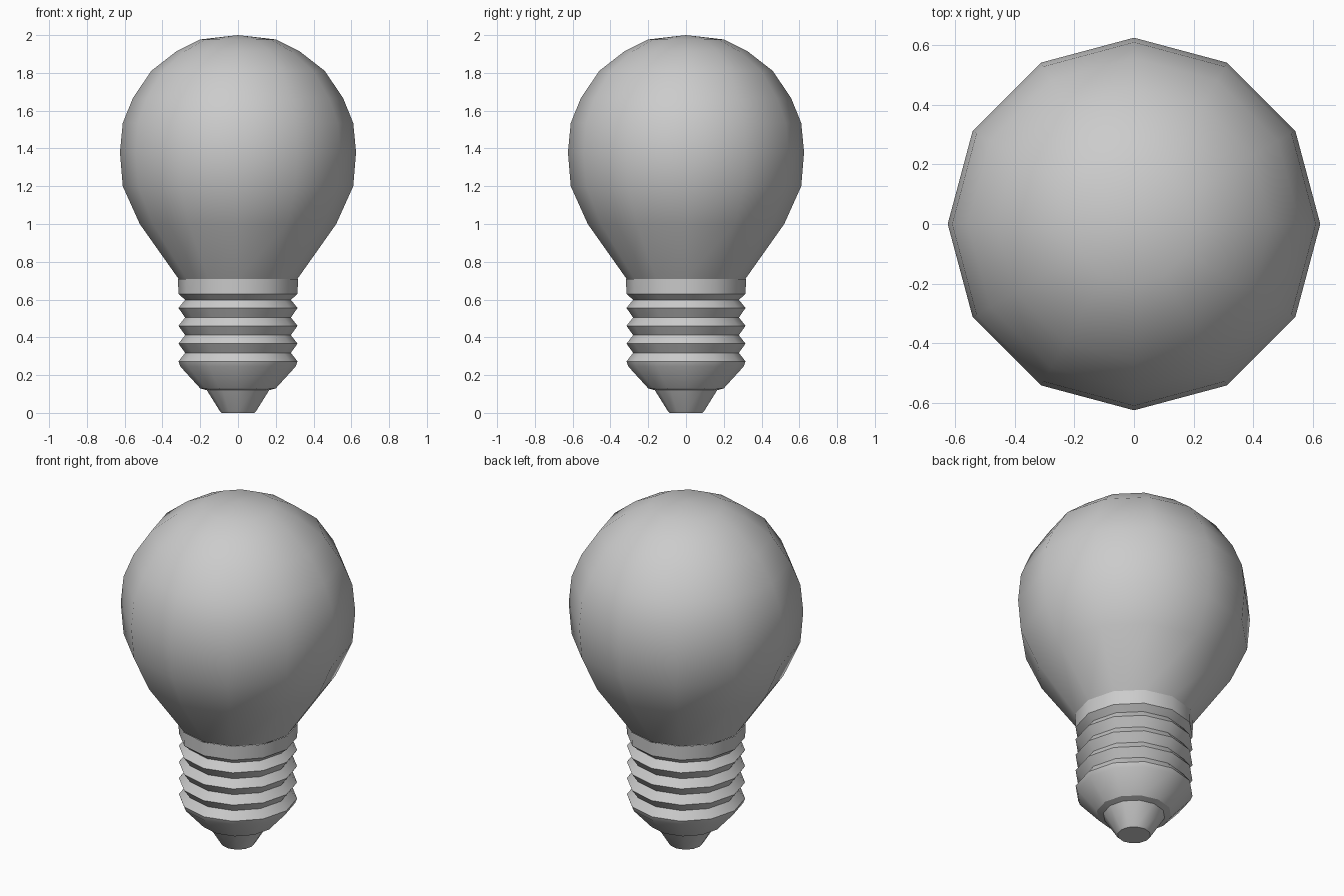
import bpy, bmesh, math

if "Cube" in bpy.data.objects:
    bpy.data.objects.remove(bpy.data.objects["Cube"])

SIDES = 12


def lathe(name, profile):
    """Revolve (radius, z) points, listed bottom to top, round the z axis."""
    bm = bmesh.new()
    rings = []
    for r, z in profile:
        if r == 0:
            rings.append([bm.verts.new((0, 0, z))] * SIDES)
        else:
            rings.append([bm.verts.new((r * math.cos(math.tau * i / SIDES),
                                        r * math.sin(math.tau * i / SIDES), z))
                          for i in range(SIDES)])
    for low, high in zip(rings, rings[1:]):
        for i in range(SIDES):
            j = (i + 1) % SIDES
            corners = dict.fromkeys((low[i], low[j], high[j], high[i]))
            bm.faces.new(list(corners))
    if profile[0][0] > 0 and profile[0][1] == 0:      # flat underside
        bm.faces.new(rings[0][::-1])
    mesh = bpy.data.meshes.new(name)
    bm.to_mesh(mesh)
    bm.free()
    obj = bpy.data.objects.new(name, mesh)
    bpy.context.collection.objects.link(obj)
    bpy.ops.object.select_all(action='DESELECT')
    obj.select_set(True)
    bpy.context.view_layer.objects.active = obj
    bpy.ops.object.shade_smooth_by_angle(angle=math.radians(35))
    return obj


# Glass envelope
lathe("glass_bulb", [(0.315, 0.71), (0.52, 1.0), (0.61, 1.2), (0.625, 1.38),
                     (0.61, 1.535), (0.557, 1.665), (0.46, 1.81),
                     (0.325, 1.915), (0.2, 1.977), (0, 2.0)])

# Threaded cap: alternating grooves and ridges below a plain collar
thread = [(0.2, 0.13), (0.305, 0.245)]
for k in range(4):
    thread += [(0.315, 0.272 + 0.0945 * k), (0.28, 0.318 + 0.0935 * k)]
thread += [(0.315, 0.63), (0.318, 0.71)]
lathe("screw_cap", thread)

# Tapered insulator and flat contact at the foot
lathe("foot_contact", [(0.088, 0), (0.095, 0.008), (0.165, 0.12), (0.2, 0.13)])
